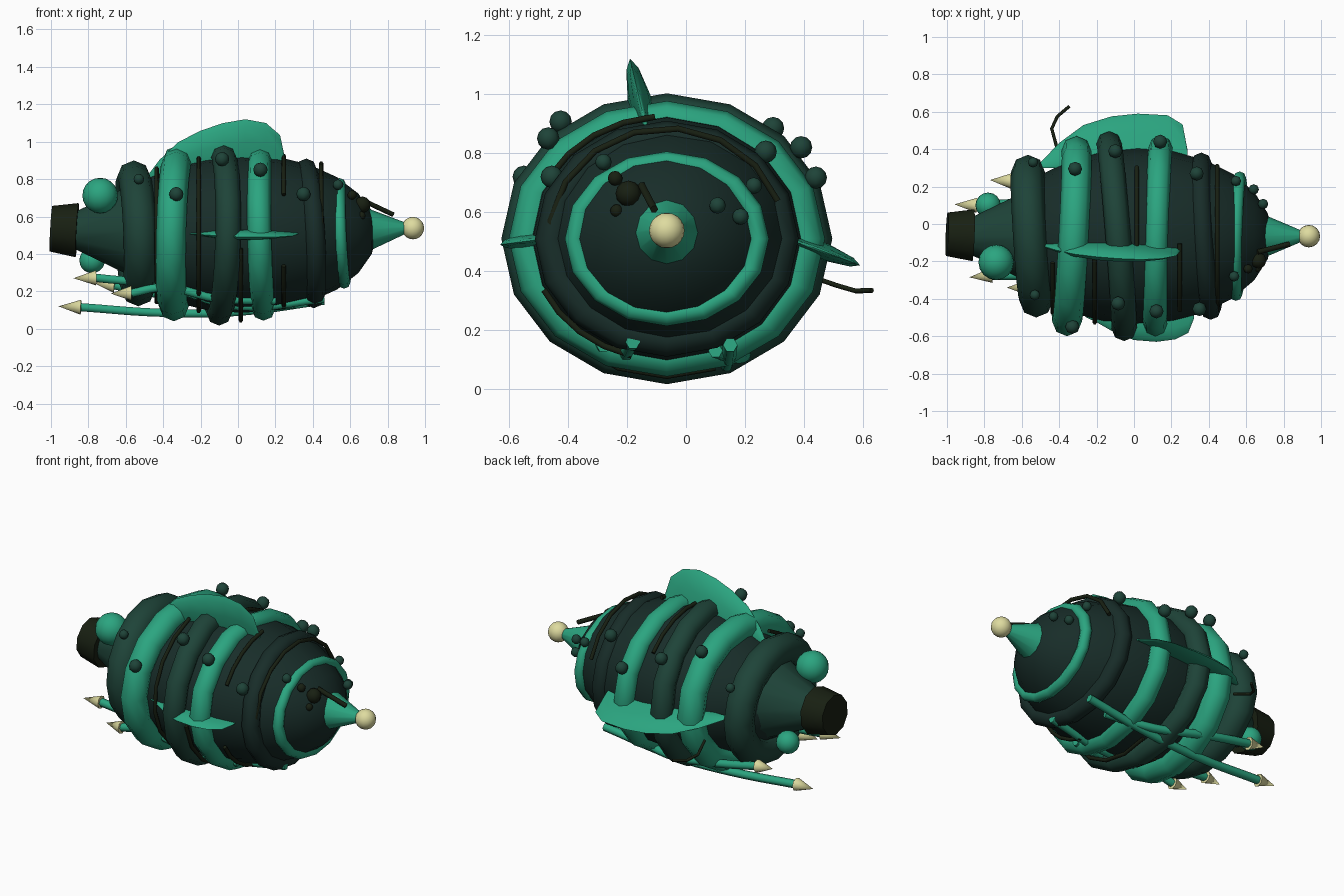
import bpy, bmesh, math
from mathutils import Vector

if "Cube" in bpy.data.objects:
    bpy.data.objects.remove(bpy.data.objects["Cube"])

CY, CZ = -0.065, 0.51   # long axis of the body


def material(name, col):
    m = bpy.data.materials.new(name)
    m.diffuse_color = (*col, 1)
    m.use_nodes = True
    m.node_tree.nodes["Principled BSDF"].inputs["Base Color"].default_value = m.diffuse_color
    return m


LIGHT = material("light_green", (0.024, 0.376, 0.216))
DARK = material("dark_green", (0.013, 0.057, 0.040))
BODY = material("deep_green", (0.009, 0.026, 0.022))
BLACK = material("black_brown", (0.009, 0.014, 0.006))
PALE = material("pale_yellow", (0.73, 0.71, 0.35))


def finish(ob, name, mat, smooth=True):
    ob.name = name
    ob.data.materials.clear()
    ob.data.materials.append(mat)
    if smooth:
        bpy.ops.object.select_all(action='DESELECT')
        ob.select_set(True)
        bpy.context.view_layer.objects.active = ob
        bpy.ops.object.shade_smooth_by_angle(angle=math.radians(50))
    return ob


def grid_object(name, rings, mat):
    """Skin closed cross-section loops, capping the ends."""
    bm = bmesh.new()
    loops = [[bm.verts.new(p) for p in r] for r in rings]
    n = len(loops[0])
    for a, b in zip(loops, loops[1:]):
        for i in range(n):
            bm.faces.new((a[i], a[(i + 1) % n], b[(i + 1) % n], b[i]))
    bm.faces.new(loops[0])
    bm.faces.new(loops[-1])
    bmesh.ops.recalc_face_normals(bm, faces=bm.faces)
    me = bpy.data.meshes.new(name)
    bm.to_mesh(me)
    bm.free()
    ob = bpy.data.objects.new(name, me)
    bpy.context.collection.objects.link(ob)
    return finish(ob, name, mat)


def ball(name, loc, r, mat, seg=8, rings=6):
    bpy.ops.mesh.primitive_uv_sphere_add(segments=seg, ring_count=rings, radius=r, location=loc)
    return finish(bpy.context.object, name, mat)


def cone(name, a, b, r1, r2, mat, sides=8):
    a, b = Vector(a), Vector(b)
    d = b - a
    bpy.ops.mesh.primitive_cone_add(vertices=sides, radius1=r1, radius2=r2, depth=d.length,
                                    location=(a + b) / 2, rotation=d.to_track_quat('Z', 'Y').to_euler())
    return finish(bpy.context.object, name, mat)


def tube(name, pts, r, mat, smooth_path=False):
    cu = bpy.data.curves.new(name, 'CURVE')
    cu.dimensions = '3D'
    cu.bevel_depth, cu.bevel_resolution, cu.use_fill_caps = r, 1, True
    if smooth_path:
        cu.resolution_u = 5
        sp = cu.splines.new('BEZIER')
        sp.bezier_points.add(len(pts) - 1)
        for p, co in zip(sp.bezier_points, pts):
            p.co = co
            p.handle_left_type = p.handle_right_type = 'AUTO'
    else:
        sp = cu.splines.new('POLY')
        sp.points.add(len(pts) - 1)
        for p, co in zip(sp.points, pts):
            p.co = (*co, 1)
    cu.materials.append(mat)
    ob = bpy.data.objects.new(name, cu)
    bpy.context.collection.objects.link(ob)


def band(name, x, ry, rz, minor, sy, sz, mat):
    """Oval ring round the body; sy and sz lean it along x."""
    bpy.ops.mesh.primitive_torus_add(major_segments=16, minor_segments=8,
                                     major_radius=1, minor_radius=0.25)
    ob = bpy.context.object
    for v in ob.data.vertices:
        rad = math.hypot(v.co.x, v.co.y)
        s, c = v.co.x / rad, v.co.y / rad
        out, along = (rad - 1) * 4 * minor, v.co.z * 4 * minor
        v.co = (x + sy * s + sz * c + along, CY + (ry + out) * s, CZ + (rz + out) * c)
    ob.data.flip_normals()
    finish(ob, name, mat)


def fin(name, base, tip, stations, thick, mat):
    """Lens-section fin: stations are (x, height 0..1) from base line to tip line (y, z)."""
    b, t = Vector((0, *base)), Vector((0, *tip))
    side = (t - b).cross(Vector((1, 0, 0))).normalized()
    x0, x1 = stations[0][0], stations[-1][0]
    rings = []
    for x, h in stations:
        u = (x - x0) / (x1 - x0)
        w = thick * (0.15 + 0.85 * math.sin(math.pi * u))
        loop = []
        for k in range(10):
            a = 2 * math.pi * k / 10
            m = h * (0.5 - 0.5 * math.cos(a))
            loop.append(Vector((x, 0, 0)) + b + (t - b) * m + side * w * math.sin(a))
        rings.append(loop)
    grid_object(name, rings, mat)


# body: stretched sphere with its poles along x
bpy.ops.mesh.primitive_uv_sphere_add(segments=16, ring_count=12, radius=1)
body = bpy.context.object
for v in body.data.vertices:
    x, y, z = v.co
    v.co = (0.02 + 0.72 * z, CY + 0.47 * x, CZ + 0.425 * y)
finish(body, "body", BODY)

# bands
for i, (x, ry, rz, m, sy, sz, mat) in enumerate([
        (-0.545, 0.345, 0.30, 0.09, -0.022, -0.012, DARK),
        (-0.333, 0.455, 0.39, 0.08, 0.025, 0.010, LIGHT),
        (-0.093, 0.493, 0.425, 0.068, -0.040, 0.008, DARK),
        (0.128, 0.472, 0.403, 0.064, 0.014, -0.008, LIGHT),
        (0.385, 0.392, 0.345, 0.055, -0.025, -0.02, BODY),
        (0.555, 0.312, 0.262, 0.034, 0.01, -0.012, LIGHT)]):
    band(f"band_{i + 1}", x, ry, rz, m, sy, sz, mat)

# thin black straps; angles run from the top towards the front
for i, (x, ry, rz, a0, a1) in enumerate([
        (-0.435, 0.41, 0.37, 20, 175), (-0.21, 0.465, 0.415, 15, 180),
        (0.015, 0.485, 0.44, -50, 10), (0.015, 0.48, 0.465, 100, 200),
        (0.245, 0.46, 0.415, 5, 60), (0.245, 0.46, 0.41, 115, 165),
        (0.445, 0.40, 0.375, -70, 145)]):
    n = max(4, int((a1 - a0) / 20))
    angles = [math.radians(a0 + (a1 - a0) * k / n) for k in range(n + 1)]
    tube(f"strap_{i + 1}", [(x, CY - ry * math.sin(a), CZ + rz * math.cos(a)) for a in angles],
         0.012, BLACK)

# tail and nose
cone("tail_neck", (-0.57, CY, 0.525), (-0.87, CY, 0.525), 0.245, 0.10, DARK, 12)
cone("tail_cap", (-0.86, -0.06, 0.527), (-1.0, -0.055, 0.535), 0.145, 0.122, BLACK, 10)
cone("nose_cone", (0.70, CY, 0.53), (0.90, CY, 0.538), 0.113, 0.028, LIGHT, 12)
ball("nose_ball", (0.935, CY, 0.538), 0.06, PALE, 16, 10)

# bulbs beside the tail
ball("bulb_large", (-0.737, -0.205, 0.712), 0.095, LIGHT, 16, 10)
ball("bulb_small", (-0.78, 0.10, 0.365), 0.068, LIGHT, 16, 10)

# fins
fin("back_fin", (-0.11, 0.78), (-0.19, 1.12),
    [(-0.50, 0.05), (-0.42, 0.36), (-0.32, 0.64), (-0.2, 0.82), (-0.08, 0.94), (0.04, 1.0),
     (0.15, 0.94), (0.225, 0.75), (0.25, 0.4)], 0.042, LIGHT)
fin("rear_side_fin", (0.30, 0.53), (0.59, 0.42),
    [(-0.5, 0.1), (-0.40, 0.46), (-0.27, 0.79), (-0.12, 0.95), (0.02, 1.0), (0.18, 0.97),
     (0.26, 0.8), (0.285, 0.35)], 0.03, LIGHT)
fin("front_side_fin", (-0.44, 0.515), (-0.63, 0.49),
    [(-0.26, 0.3), (-0.2, 0.45), (-0.1, 0.75), (0, 0.95), (0.12, 1.0), (0.22, 0.93),
     (0.29, 0.75), (0.32, 0.35)], 0.027, LIGHT)

# tentacles with pale points
for i, (pts, tip) in enumerate([
        ([(0.46, 0.15, 0.15), (0.0, 0.14, 0.09), (-0.4, 0.12, 0.085), (-0.84, 0.10, 0.115)], (-0.96, 0.105, 0.12)),
        ([(0.46, -0.18, 0.16), (0.0, -0.22, 0.12), (-0.4, -0.27, 0.23), (-0.76, -0.275, 0.272)], (-0.88, -0.285, 0.27)),
        ([(0.3, 0.10, 0.13), (0.0, 0.18, 0.11), (-0.35, 0.23, 0.17), (-0.66, 0.23, 0.232)], (-0.77, 0.235, 0.245)),
        ([(0.2, -0.28, 0.15), (-0.1, -0.32, 0.16), (-0.4, -0.34, 0.22), (-0.57, -0.34, 0.19)], (-0.68, -0.34, 0.188))]):
    tube(f"tentacle_{i + 1}", pts, 0.025, LIGHT, True)
    cone(f"tentacle_point_{i + 1}", pts[-1], tip, 0.04, 0.0, PALE)

# warts
for i, p in enumerate([(-0.54, 0.33, 0.73), (-0.315, 0.295, 0.885), (-0.10, 0.39, 0.82), (0.14, 0.44, 0.717),
                       (0.335, 0.27, 0.805), (0.545, 0.23, 0.69), (-0.53, -0.38, 0.80), (-0.33, -0.55, 0.72),
                       (-0.085, -0.425, 0.907), (0.12, -0.467, 0.85), (0.35, -0.455, 0.72),
                       (0.535, -0.28, 0.77), (0.64, 0.185, 0.585), (0.69, 0.107, 0.623)]):
    ball(f"wart_{i + 1}", p, (0.038 if abs(p[0]) < 0.5 else 0.028), DARK)

# eye cluster, snout spike and whisker
ball("eye", (0.665, -0.195, 0.663), 0.044, BLACK)
ball("eye_dot_low", (0.66, -0.235, 0.605), 0.022, BLACK)
ball("eye_dot_high", (0.61, -0.24, 0.715), 0.025, BLACK)
tube("snout_spike", [(0.66, -0.15, 0.69), (0.83, -0.108, 0.61)], 0.014, BLACK)
tube("whisker", [(-0.41, 0.40, 0.39), (-0.44, 0.51, 0.352), (-0.41, 0.575, 0.333), (-0.345, 0.63, 0.335)],
     0.009, BLACK)
